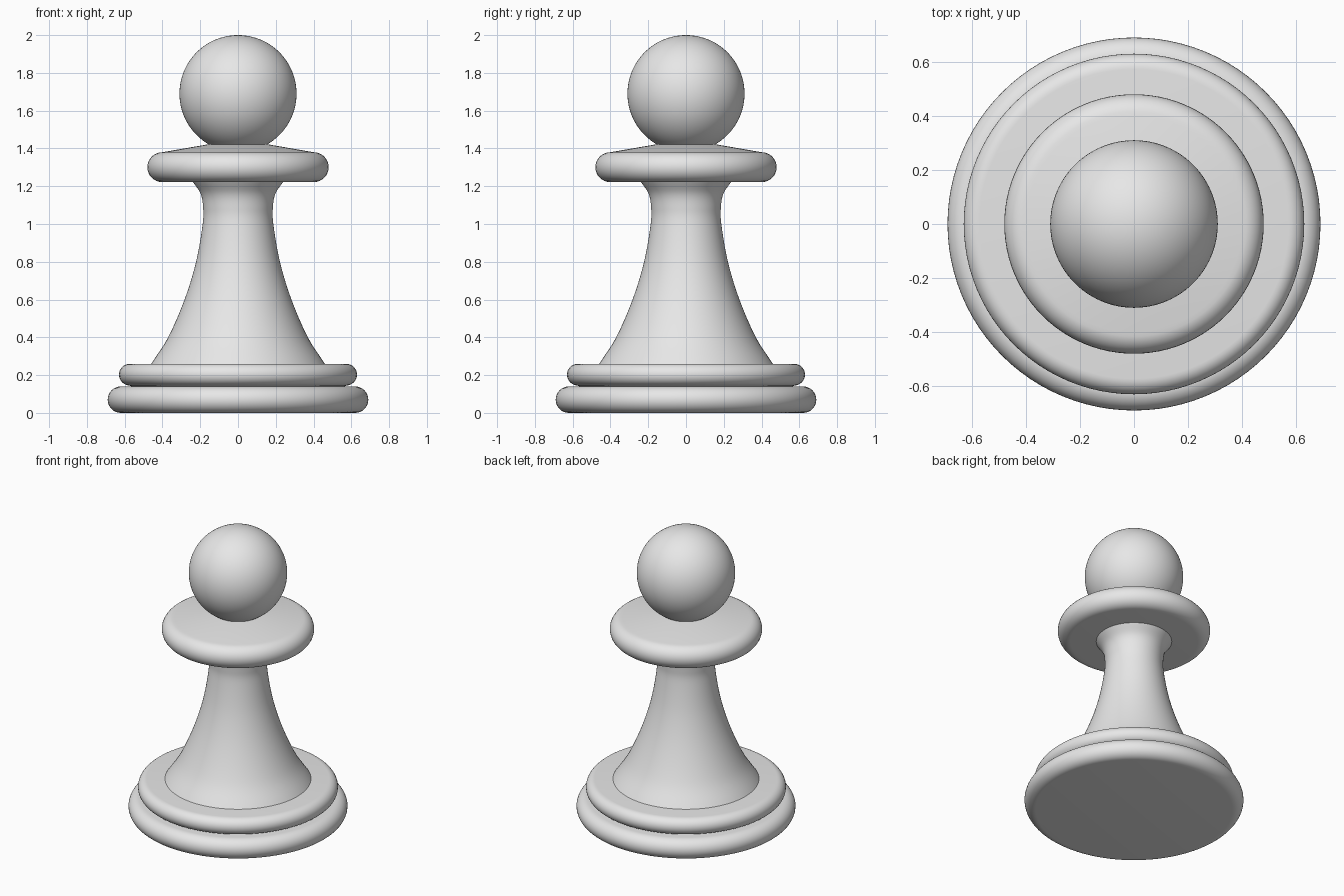
import bpy, bmesh
from math import pi, sin, cos, radians
from mathutils import Vector

cube = bpy.data.objects.get("Cube")
if cube:
    bpy.data.objects.remove(cube, do_unlink=True)

SEGMENTS = 96

grey = bpy.data.materials.new("plain grey")
grey.use_nodes = True
grey.diffuse_color = (0.8, 0.8, 0.8, 1)
grey.node_tree.nodes["Principled BSDF"].inputs["Base Color"].default_value = (0.8, 0.8, 0.8, 1)


def finish(obj):
    """Give the part its material and smooth shading with sharp creases."""
    obj.data.materials.append(grey)
    bpy.ops.object.select_all(action='DESELECT')
    obj.select_set(True)
    bpy.context.view_layer.objects.active = obj
    bpy.ops.object.shade_smooth_by_angle(angle=radians(30))


def lathe(name, profile):
    """Turn a (radius, height) profile, listed bottom to top, about z."""
    bm = bmesh.new()
    rings = []
    for r, z in profile:
        rings.append([bm.verts.new((r * cos(a), r * sin(a), z))
                      for a in (2 * pi * i / SEGMENTS for i in range(SEGMENTS))])
    for low, high in zip(rings, rings[1:]):
        for i in range(SEGMENTS):
            j = (i + 1) % SEGMENTS
            bm.faces.new((low[i], low[j], high[j], high[i]))
    bm.faces.new(rings[0][::-1])
    bm.faces.new(rings[-1])
    mesh = bpy.data.meshes.new(name)
    bm.to_mesh(mesh)
    bm.free()
    obj = bpy.data.objects.new(name, mesh)
    bpy.context.collection.objects.link(obj)
    finish(obj)


def round_edge(radius, bottom, top, steps=16):
    """Half-round rim profile between two heights."""
    h = (top - bottom) / 2
    angles = [-pi / 2 + pi * i / steps for i in range(steps + 1)]
    return [(radius - h + h * cos(a), bottom + h + h * sin(a)) for a in angles]


def smooth_curve(points, steps=8):
    """Catmull-Rom curve through the points."""
    p = [Vector(q) for q in points]
    p = [2 * p[0] - p[1]] + p + [2 * p[-1] - p[-2]]
    curve = []
    for a, b, c, d in zip(p, p[1:], p[2:], p[3:]):
        for i in range(steps):
            t = i / steps
            curve.append(0.5 * (2 * b + (c - a) * t + (2 * a - 5 * b + 4 * c - d) * t ** 2
                                + (3 * b - a - 3 * c + d) * t ** 3))
    return curve + [p[-2]]


# Two stacked foot discs
lathe("base_disc", round_edge(0.69, 0, 0.14))
lathe("upper_base_disc", [(0.55, 0.13)] + round_edge(0.63, 0.145, 0.26))

# Flared stem
lathe("stem", smooth_curve([(0.46, 0.26), (0.37, 0.4), (0.283, 0.6), (0.222, 0.8),
                            (0.187, 1.0), (0.185, 1.09), (0.198, 1.16), (0.24, 1.225)]))

# Collar with a shallow cone on top
lathe("collar", round_edge(0.48, 1.222, 1.38) + [(0.145, 1.424)])

# Ball head
bpy.ops.mesh.primitive_uv_sphere_add(segments=SEGMENTS, ring_count=48, radius=0.31,
                                     location=(0, 0, 1.69))
head = bpy.context.object
head.name = "head"
finish(head)
